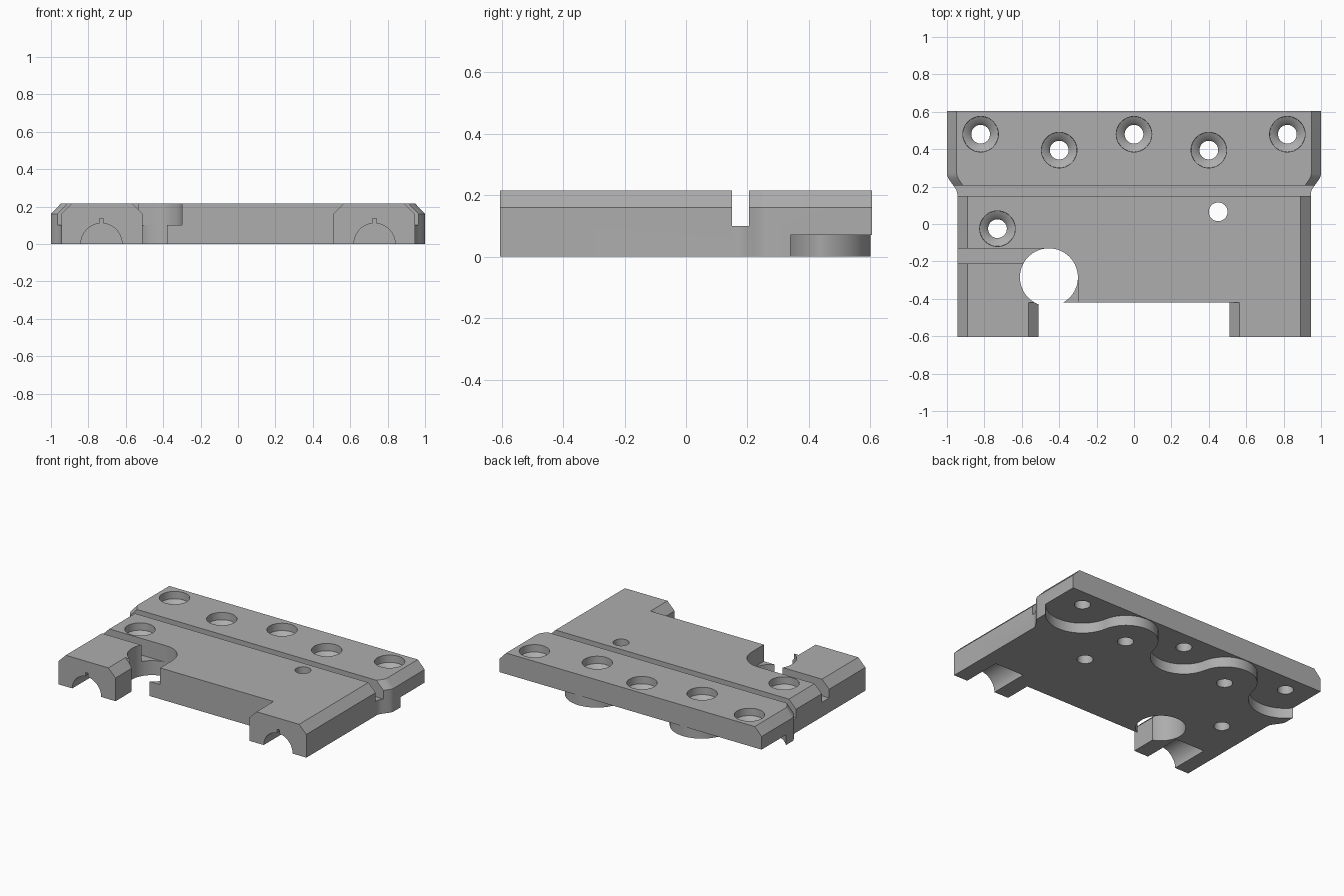
import bpy, bmesh, math
from mathutils import Vector

if "Cube" in bpy.data.objects:
    bpy.data.objects.remove(bpy.data.objects["Cube"])

TOP, BEVEL_Z, DEPTH = 0.215, 0.16, 0.605


def arc(cx, cy, r, a0, a1, n=20):
    """Points on an arc, angles in degrees."""
    angles = [math.radians(a0 + (a1 - a0) * i / n) for i in range(n + 1)]
    return [(cx + r * math.cos(a), cy + r * math.sin(a)) for a in angles]


def loft(name, loops):
    """Closed solid from stacked loops of 3D points."""
    bm = bmesh.new()
    rings = [[bm.verts.new(p) for p in loop] for loop in loops]
    n = len(rings[0])
    bm.faces.new(rings[0])
    bm.faces.new(rings[-1])
    for a, b in zip(rings, rings[1:]):
        for i in range(n):
            j = (i + 1) % n
            bm.faces.new((a[i], a[j], b[j], b[i]))
    bmesh.ops.recalc_face_normals(bm, faces=bm.faces)
    mesh = bpy.data.meshes.new(name)
    bm.to_mesh(mesh)
    bm.free()
    ob = bpy.data.objects.new(name, mesh)
    bpy.context.collection.objects.link(ob)
    return ob


def prism(name, pts, z0, z1):
    return loft(name, [[(x, y, z) for x, y in pts] for z in (z0, z1)])


def box(name, x0, x1, y0, y1, z0, z1):
    return prism(name, [(x0, y0), (x1, y0), (x1, y1), (x0, y1)], z0, z1)


def turned(name, x, y, profile, n=48):
    """Round cutter from (radius, z) pairs."""
    ring = [(math.cos(2 * math.pi * i / n), math.sin(2 * math.pi * i / n)) for i in range(n)]
    return loft(name, [[(x + r * c, y + r * s, z) for c, s in ring] for r, z in profile])


def cut(body, cutter):
    mod = body.modifiers.new("cut", 'BOOLEAN')
    mod.operation, mod.solver, mod.object = 'DIFFERENCE', 'EXACT', cutter
    bpy.context.view_layer.objects.active = body
    bpy.ops.object.modifier_apply(modifier=mod.name)
    bpy.data.objects.remove(cutter)


# Plate outline, right half: (x, y, sideways inset of the top bevel)
half = [(0.51, -0.42, -0.055), (0.51, -DEPTH, -0.055),
        (0.945, -DEPTH, 0.055), (0.945, 0.16, 0.055)]
for i in range(1, 11):      # S-shaped flare to the wider rear
    t = i / 10
    half.append((0.945 + 0.055 * (3 * t * t - 2 * t ** 3), 0.16 + 0.11 * t, 0.052))
half.append((1.0, DEPTH, 0.052))
outline = half + [(-x, y, -d) for x, y, d in reversed(half)]
plate = loft("mounting_plate", [
    [(x, y, 0) for x, y, d in outline],
    [(x, y, BEVEL_Z) for x, y, d in outline],
    [(x - d, y, TOP) for x, y, d in outline]])

# Wavy rear recess under the plate, leaving two round bosses
wave = [(1.2, 0.8), (1.2, 0.34)]
wave += arc(0.82, 0.48, 0.228, -38, -169)
wave += arc(0.4, 0.4, 0.2, 11, 169)
wave += arc(0, 0.48, 0.208, -11, -169)
wave += arc(-0.4, 0.4, 0.2, 11, 169)
wave += arc(-0.82, 0.48, 0.228, -11, -142)
wave += [(-1.2, 0.34), (-1.2, 0.8)]
cut(plate, prism("recess", wave, -0.1, 0.07))

# Cross slot and short side groove
cut(plate, box("slot", -1.2, 1.2, 0.15, 0.205, 0.1, 0.4))
cut(plate, box("groove", -1.2, -0.455, -0.21, -0.13, 0.1, 0.4))

# Large open bore with a stepped ledge to the front
cut(plate, turned("bore", -0.455, -0.285, [(0.155, -0.1), (0.155, 0.4)], 64))
cut(plate, box("ledge", -0.455, -0.30, -0.8, -0.285, 0.1, 0.4))

# Half-round channels with a small key notch under the legs
for side in (-1, 1):
    pts = [(0.11, -0.1)] + arc(0, 0, 0.11, 0, 84, 16)
    pts += [(0.01, 0.11), (0.01, 0.136)]
    pts += [(-x, z) for x, z in reversed(pts)]
    cut(plate, loft("channel", [[(side * 0.73 + x, y, z) for x, z in pts]
                                for y in (-0.8, -0.33)]))

# Counterbored screw holes and one plain pin hole
screw = [(0.05, -0.1), (0.05, 0.13), (0.064, 0.15), (0.094, 0.165), (0.097, 0.3)]
for x, y in [(-0.82, 0.48), (-0.4, 0.395), (0, 0.48), (0.4, 0.395), (0.82, 0.48), (-0.73, -0.025)]:
    cut(plate, turned("screw_hole", x, y, screw))
cut(plate, turned("pin_hole", 0.45, 0.065, [(0.05, -0.1), (0.05, 0.4)]))

# Single grey finish
grey = bpy.data.materials.new("machined_grey")
grey.diffuse_color = (0.42, 0.42, 0.42, 1)
grey.use_nodes = True
grey.node_tree.nodes["Principled BSDF"].inputs["Base Color"].default_value = grey.diffuse_color
plate.data.materials.clear()
plate.data.materials.append(grey)
for f in plate.data.polygons:
    f.material_index = 0
bpy.context.view_layer.objects.active = plate
plate.select_set(True)
bpy.ops.object.shade_smooth_by_angle(angle=math.radians(30))
